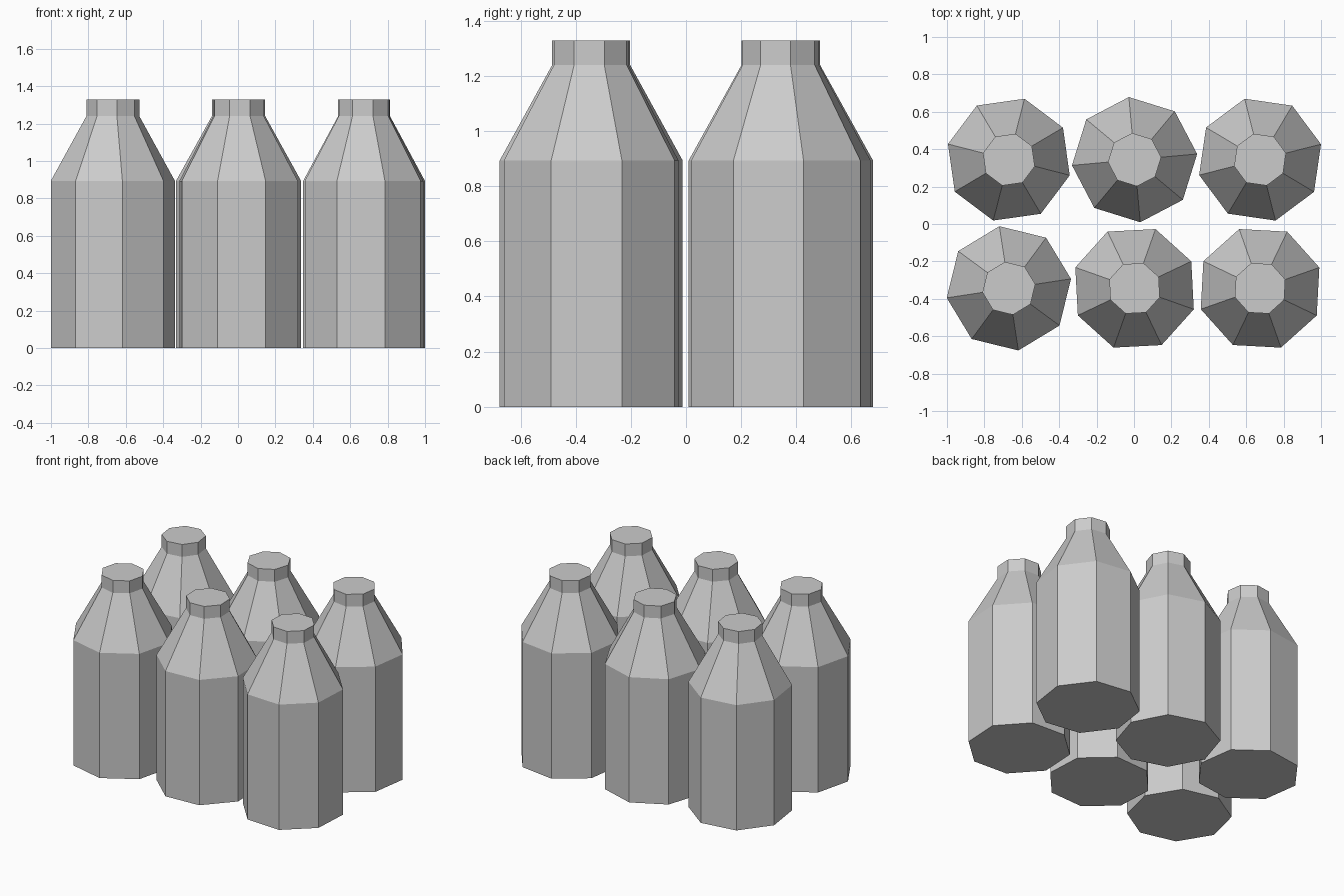
import bpy
import bmesh
from math import cos, sin, radians, tau

cube = bpy.data.objects.get("Cube")
if cube:
    bpy.data.objects.remove(cube, do_unlink=True)

SIDES = 8
# Bottle profile: (radius, height) from base to mouth
PROFILE = [(0.336, 0.0), (0.336, 0.893), (0.143, 1.24), (0.143, 1.328)]

# One flat grey for every bottle
grey = bpy.data.materials.new("plain_grey")
grey.use_nodes = True
colour = (0.6, 0.6, 0.6, 1.0)
grey.diffuse_color = colour
grey.node_tree.nodes["Principled BSDF"].inputs["Base Color"].default_value = colour


def make_bottle(name, x, y, turn):
    """Eight-sided closed bottle, turned about its own axis."""
    bm = bmesh.new()
    rings = []
    for radius, z in PROFILE:
        rings.append([bm.verts.new((radius * cos(tau * i / SIDES),
                                    radius * sin(tau * i / SIDES), z))
                      for i in range(SIDES)])
    for low, high in zip(rings, rings[1:]):
        for i in range(SIDES):
            j = (i + 1) % SIDES
            bm.faces.new((low[i], low[j], high[j], high[i]))
    bm.faces.new(rings[0][::-1])
    bm.faces.new(rings[-1])
    mesh = bpy.data.meshes.new(name)
    bm.to_mesh(mesh)
    bm.free()
    mesh.materials.append(grey)
    bottle = bpy.data.objects.new(name, mesh)
    bottle.location = (x, y, 0)
    bottle.rotation_euler.z = radians(turn)
    bpy.context.collection.objects.link(bottle)


# Two rows of three, each bottle turned a little differently
ROWS = {"back": (0.344, (30.6, 5.2, 14.2)),
        "front": (-0.344, (8.7, 25.5, 19.4))}
for row, (y, turns) in ROWS.items():
    for side, x, turn in zip(("right", "middle", "left"), (-0.669, 0.003, 0.674), turns):
        make_bottle(f"{row}_{side}_bottle", x, y, turn)
